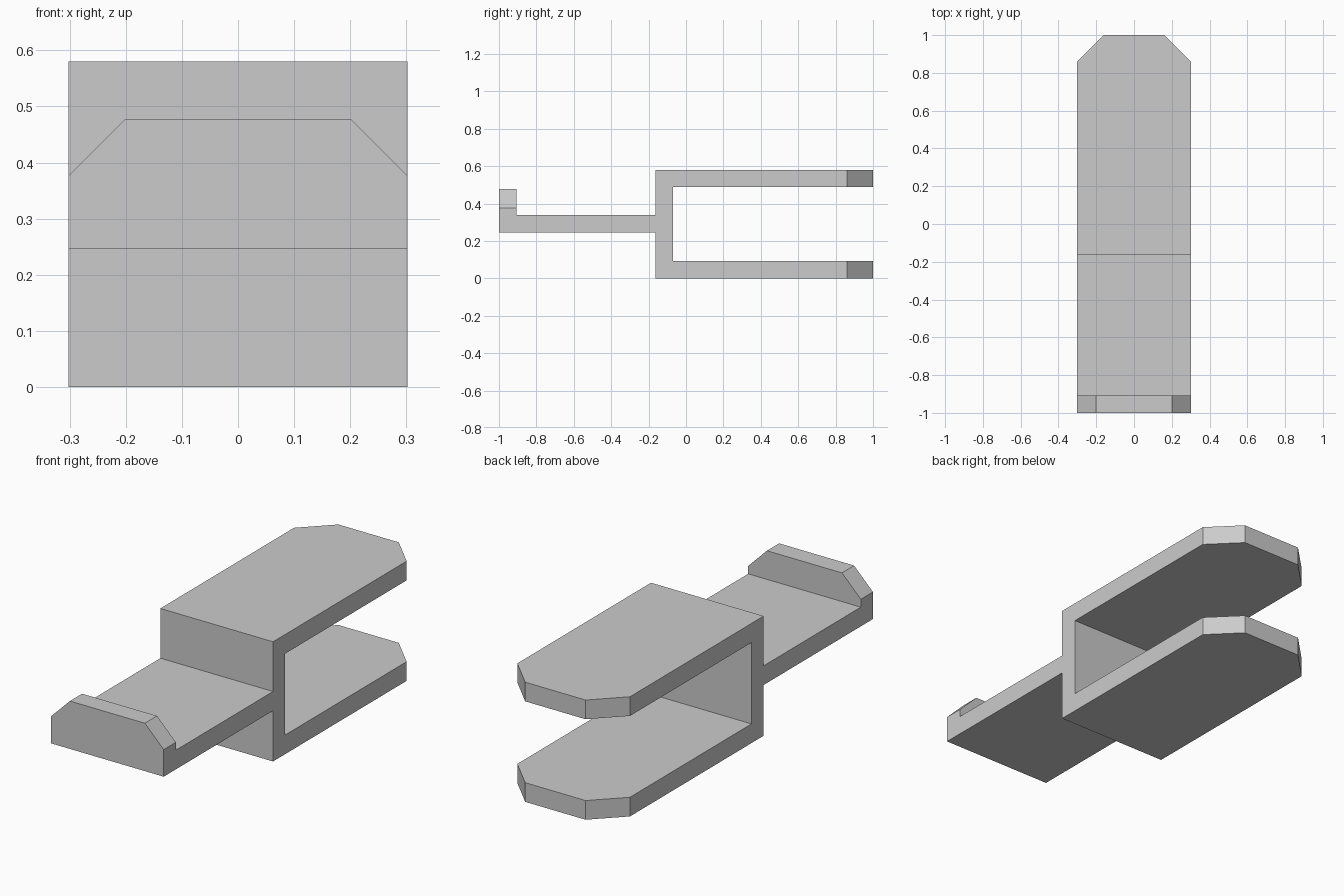
import bpy
import bmesh

cube = bpy.data.objects.get("Cube")
if cube:
    bpy.data.objects.remove(cube, do_unlink=True)

HALF_WIDTH = 0.302
THICK = 0.093
HEIGHT = 0.58
WALL_Y = -0.163          # front of the upright wall
TONGUE_Z = 0.246         # underside of the front tongue
LIP_Z = 0.478            # top of the front lip
inner_y = WALL_Y + THICK
lip_y = -1 + THICK
tongue_top = TONGUE_Z + THICK

# Side profile (y, z) of the forked bracket
profile = [
    (-1, TONGUE_Z), (WALL_Y, TONGUE_Z), (WALL_Y, 0), (1, 0),
    (1, THICK), (inner_y, THICK), (inner_y, HEIGHT - THICK),
    (1, HEIGHT - THICK), (1, HEIGHT), (WALL_Y, HEIGHT),
    (WALL_Y, tongue_top), (lip_y, tongue_top), (lip_y, LIP_Z), (-1, LIP_Z),
]

# Extrude the profile across the width
bm = bmesh.new()
face = bm.faces.new([bm.verts.new((-HALF_WIDTH, y, z)) for y, z in profile])
result = bmesh.ops.extrude_face_region(bm, geom=[face])
moved = [v for v in result["geom"] if isinstance(v, bmesh.types.BMVert)]
bmesh.ops.translate(bm, verts=moved, vec=(2 * HALF_WIDTH, 0, 0))
bmesh.ops.recalc_face_normals(bm, faces=bm.faces)


def chamfer(test, size):
    """Cut flat corners on side edges whose two ends pass the test."""
    edges = [e for e in bm.edges
             if e.verts[0].co.x * e.verts[1].co.x > 0
             and all(test(v.co) for v in e.verts)]
    bmesh.ops.bevel(bm, geom=edges, offset=size, offset_type='OFFSET',
                    segments=1, profile=0.5, affect='EDGES',
                    clamp_overlap=False)


# Arm tips, then the top of the lip
chamfer(lambda co: co.y > 0.99, 0.14)
chamfer(lambda co: co.y < -0.8 and co.z > LIP_Z - 0.01, 0.101)
bmesh.ops.recalc_face_normals(bm, faces=bm.faces)

mesh = bpy.data.meshes.new("forked_bracket")
bm.to_mesh(mesh)
bm.free()
bracket = bpy.data.objects.new("forked_bracket", mesh)
bpy.context.collection.objects.link(bracket)

# Plain grey finish
grey = bpy.data.materials.new("light_grey")
grey.use_nodes = True
colour = (0.6, 0.6, 0.6, 1)
grey.diffuse_color = colour
grey.node_tree.nodes["Principled BSDF"].inputs["Base Color"].default_value = colour
mesh.materials.append(grey)
